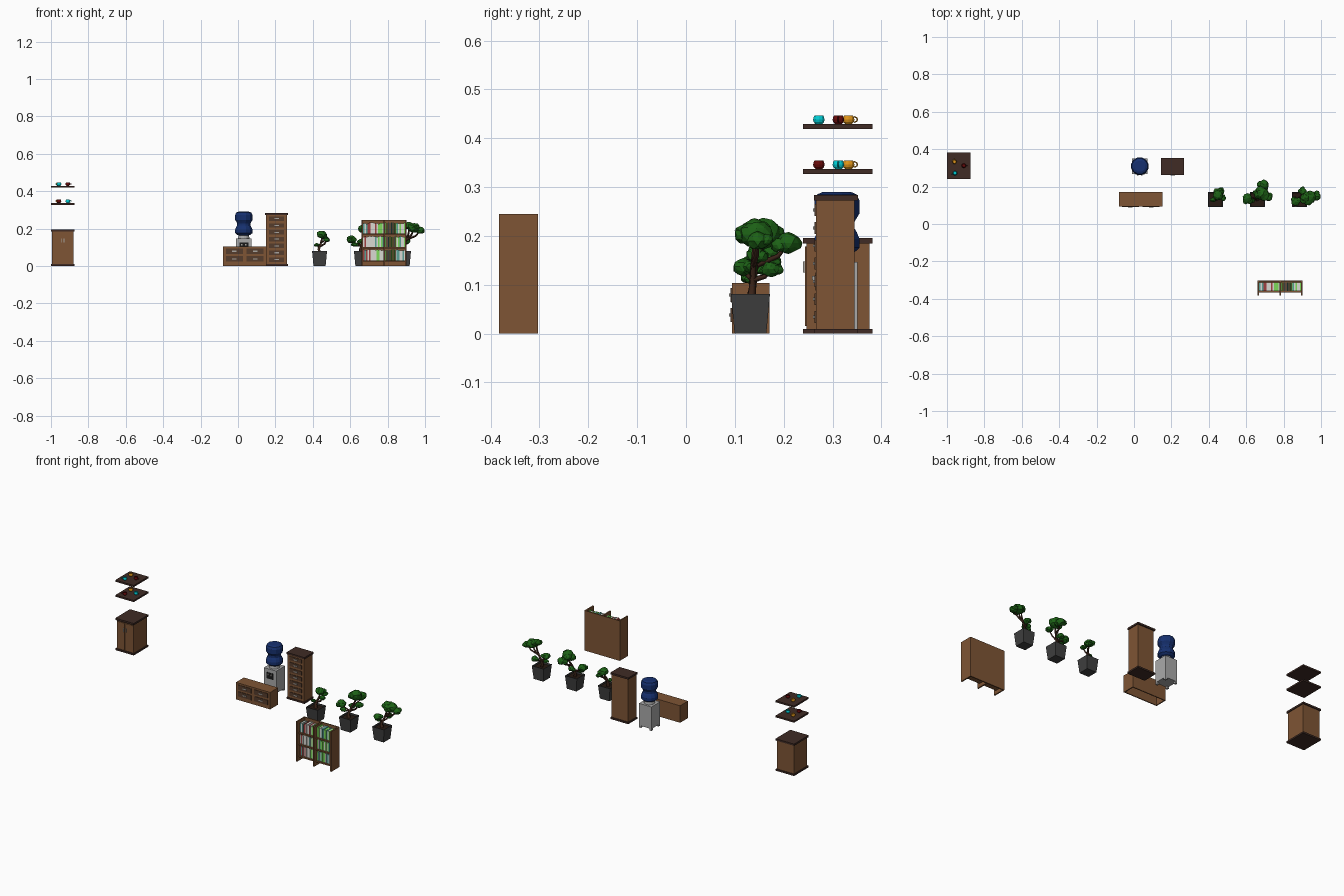
import bpy, bmesh, math, random
from mathutils import Vector, Matrix

if "Cube" in bpy.data.objects:
    bpy.data.objects.remove(bpy.data.objects["Cube"])

random.seed(4)


def mat(name, r, g, b):
    m = bpy.data.materials.new(name)
    m.diffuse_color = (r, g, b, 1)
    m.use_nodes = True
    m.node_tree.nodes["Principled BSDF"].inputs["Base Color"].default_value = m.diffuse_color
    return m


WOOD = mat("wood", .21, .09, .035)
DARK = mat("dark_wood", .05, .024, .018)
PANEL = mat("panel", .09, .045, .025)
METAL = mat("metal", .4, .38, .35)
LIGHT = mat("light_grey", .4, .4, .4)
BLACK = mat("black", .01, .01, .01)
BLUE = mat("bottle_blue", .008, .03, .16)
POT = mat("pot_grey", .05, .05, .05)
SOIL = mat("soil", .02, .01, .006)
BARK = mat("bark", .045, .018, .01)
LEAF = mat("leaf", .012, .12, .008)
CYAN = mat("cyan", .0, .6, .65)
RED = mat("dark_red", .13, .003, .003)
ORANGE = mat("orange", .75, .3, .01)
BOOKS = [mat("book_red", .35, .05, .05), mat("book_white", .7, .7, .65),
         mat("book_teal", .1, .35, .3), mat("book_green", .2, .7, .1)]


def finish(name, bm, m):
    bmesh.ops.recalc_face_normals(bm, faces=bm.faces)
    me = bpy.data.meshes.new(name)
    bm.to_mesh(me)
    bm.free()
    ob = bpy.data.objects.new(name, me)
    bpy.context.collection.objects.link(ob)
    me.materials.append(m)
    return ob


def boxes(name, m, *spans):
    """One object made of boxes, each (x0, x1, y0, y1, z0, z1)."""
    bm = bmesh.new()
    for x0, x1, y0, y1, z0, z1 in spans:
        mx = Matrix.LocRotScale(((x0 + x1) / 2, (y0 + y1) / 2, (z0 + z1) / 2), None,
                                (x1 - x0, y1 - y0, z1 - z0))
        bmesh.ops.create_cube(bm, size=1, matrix=mx)
    return finish(name, bm, m)


def lathe(name, m, profile, at, n, turn=0):
    bm = bmesh.new()
    rings = []
    for r, z in profile:
        rings.append([bm.verts.new((at[0] + r * math.cos(turn + math.tau * i / n),
                                    at[1] + r * math.sin(turn + math.tau * i / n),
                                    at[2] + z)) for i in range(n)])
    for a, b in zip(rings, rings[1:]):
        for i in range(n):
            bm.faces.new((a[i], a[(i + 1) % n], b[(i + 1) % n], b[i]))
    bm.faces.new(rings[0])
    bm.faces.new(rings[-1])
    return finish(name, bm, m)


def tube(name, m, pts, radii, sides=2):
    cu = bpy.data.curves.new(name, 'CURVE')
    cu.dimensions = '3D'
    cu.bevel_depth = 1
    cu.bevel_resolution = sides - 2
    cu.use_fill_caps = True
    sp = cu.splines.new('POLY')
    sp.points.add(len(pts) - 1)
    for p, co, r in zip(sp.points, pts, radii):
        p.co = (*co, 1)
        p.radius = r
    cu.materials.append(m)
    ob = bpy.data.objects.new(name, cu)
    bpy.context.collection.objects.link(ob)


def drawers(name, xs, zs, w, h, y):
    """Drawer fronts with bar handles on a grid of centres."""
    cells = [(x, z) for x in xs for z in zs]
    boxes(name + "_drawer_fronts", PANEL,
          *[(x - w / 2, x + w / 2, y - .002, y + .004, z - h / 2, z + h / 2) for x, z in cells])
    boxes(name + "_drawer_handles", METAL,
          *[(x - .012, x + .012, y - .005, y - .001, z - .003, z + .003) for x, z in cells])


# Coffee cupboard with doors
boxes("cupboard_body", WOOD, (-.995, -.88, .247, .376, .01, .185))
boxes("cupboard_slabs", DARK, (-1, -.875, .24, .382, 0, .01), (-1, -.875, .24, .382, .185, .196))
boxes("cupboard_doors", WOOD, (-.991, -.939, .244, .25, .016, .178), (-.936, -.884, .244, .25, .016, .178))
boxes("cupboard_handles", METAL, (-.947, -.943, .24, .245, .125, .148), (-.932, -.928, .24, .245, .125, .148))

# Wall shelves and mugs
boxes("wall_shelves", DARK, (-1, -.875, .24, .382, .327, .337), (-1, -.875, .24, .382, .419, .429))
MUG = [(.007, 0), (.011, .004), (.0125, .009), (.0105, .016), (.009, .018), (.008, .018), (.009, .008)]
for z, colours in ((.337, (RED, CYAN, ORANGE)), (.429, (CYAN, RED, ORANGE))):
    for m, (x, y), ang in zip(colours, ((-.957, .272), (-.91, .312), (-.96, .333)), (200, 0, 90)):
        lathe("mug", m, MUG, (x, y, z), 10)
        d = Vector((math.cos(math.radians(ang)), math.sin(math.radians(ang)), 0))
        pts = [Vector((x, y, z + .0095)) + d * (.0105 + .0075 * math.sin(t))
               + Vector((0, 0, .0055 * math.cos(t))) for t in [math.pi * i / 6 for i in range(7)]]
        tube("mug_handle", m, pts, [.0014] * 7)

# Low drawer unit, open underneath
boxes("low_unit_carcass", WOOD,
      (-.08, -.074, .094, .171, 0, .104), (.146, .152, .094, .171, 0, .104),
      (-.074, .146, .094, .1, 0, .104), (-.074, .146, .165, .171, 0, .104),
      (-.074, .146, .1, .165, .098, .104))
drawers("low_unit", (-.019, .091), (.038, .079), .09, .029, .093)

# Tall filing unit with seven drawers
boxes("tall_unit_body", WOOD, (.15, .262, .266, .345, .01, .273))
boxes("tall_unit_slabs", DARK, (.145, .267, .262, .352, 0, .01), (.145, .267, .262, .352, .273, .284))
drawers("tall_unit", (.206,), [.034 + .0365 * i for i in range(7)], .08, .024, .265)

# Water cooler
cx, cy = .031, .309
boxes("cooler_body", LIGHT, (cx - .042, cx + .042, cy - .042, cy + .042, .012, .147))
boxes("cooler_feet", LIGHT, *[(cx + sx * .035 - .007, cx + sx * .035 + .007,
                               cy + sy * .035 - .007, cy + sy * .035 + .007, 0, .013)
                              for sx in (-1, 1) for sy in (-1, 1)])
lathe("cooler_collar", LIGHT, [(.031, .145), (.027, .168)], (cx, cy, 0), 12)
boxes("cooler_recess", BLACK, (cx - .024, cx + .024, cy - .044, cy - .04, .088, .125))
boxes("cooler_taps", METAL, *[(cx + s - .004, cx + s + .004, cy - .051, cy - .043, .11, .118)
                              for s in (-.011, .011)])
lathe("cooler_bottle", BLUE,
      [(.025, .163), (.038, .167), (.048, .176), (.048, .194), (.042, .208), (.037, .216),
       (.037, .228), (.042, .237), (.048, .246), (.048, .272), (.042, .285), (.03, .29)],
      (cx, cy, 0), 12, math.pi / 12)


# Potted trees: leaf clumps are (offset from pot, radius, flattening)
def tree(px, py, fork, clumps):
    q = math.sqrt(2)
    lathe("pot", POT, [(.0325 * q, 0), (.04 * q, .081), (.036 * q, .081), (.035 * q, .07)],
          (px, py, 0), 4, math.pi / 4)
    boxes("soil", SOIL, (px - .035, px + .035, py - .035, py + .035, .069, .072))
    base = Vector((px, py, 0))
    f = base + Vector(fork)
    bend = base + Vector((-fork[0] * .5, .004, .09))
    tube("trunk", BARK, [base + Vector((0, 0, .07)), bend, f], [.011, .009, .006])
    for dx, dy, dz, r, flat in clumps:
        c = base + Vector((dx, dy, dz))
        start = f if dz > fork[2] + .02 else bend.lerp(f, .4)
        mid = start.lerp(c, .5) + Vector((dx * .15, dy * .15, -.004))
        tube("branch", BARK, [start, mid, c], [.006, .005, .003])
        bm = bmesh.new()
        # each clump is a main lump plus two smaller ones
        for k in range(3):
            a = random.uniform(0, math.tau)
            off = Vector((math.cos(a), math.sin(a), random.uniform(-.3, .15))) * r * .6 * (k > 0)
            s = r * (.85 if k == 0 else .58)
            new = bmesh.ops.create_icosphere(bm, subdivisions=2, radius=s)['verts']
            for v in new:
                v.co *= random.uniform(.88, 1.1)
                v.co.z *= flat
                v.co += c + off
        finish("leaf_clump", bm, LEAF)


tree(.436, .132, (.008, .008, .125),
     [(.012, .022, .168, .032, .8), (.04, .006, .14, .018, .8), (-.014, -.002, .113, .014, .8),
      (.03, .04, .15, .02, .8)])
tree(.66, .132, (.012, .012, .14),
     [(.03, .025, .205, .042, .85), (.035, .078, .186, .032, .8), (-.054, .006, .142, .03, .8),
      (.0, .035, .132, .022, .8), (.06, .01, .16, .024, .8), (-.035, -.006, .115, .018, .8)])
tree(.885, .132, (.015, .006, .14),
     [(.055, .012, .203, .04, .8), (.09, .015, .19, .027, .8), (.03, .008, .215, .03, .8),
      (-.02, -.014, .137, .027, .8), (.018, .042, .132, .023, .8), (-.028, .002, .113, .016, .8)])

# Bookcase: open top, back panel, three uprights, three shelves per bay
X0, X1, XM = .661, .901, .781
boxes("bookcase_uprights", WOOD, *[(x - .004, x + .004, -.383, -.303, 0, .245)
                                   for x in (X0 + .004, XM, X1 - .004)])
boxes("bookcase_back", WOOD, (X0, X1, -.309, -.303, 0, .245))
boxes("bookcase_shelves", WOOD, *[(X0 + .004, X1 - .004, -.366, -.306, z - .008, z)
                                  for z in (.03, .102, .173)])
spans = {0: [], 1: [], 2: [], 3: []}
for z in (.03, .102, .173):
    for bay, left in enumerate((X0 + .0085, XM + .0045)):
        for i in range(14):
            w = .0079
            k = random.choice((0, 1, 0, 1, 2, 1) if bay == 0 and i < 9 else (1, 2, 3, 3, 1))
            x = left + i * w
            spans[k].append((x, x + w * .88, -.357, -.312, z, z + random.uniform(.052, .06)))
for k, name in enumerate(("red", "white", "teal", "green")):
    boxes(name + "_books", BOOKS[k], *spans[k])
